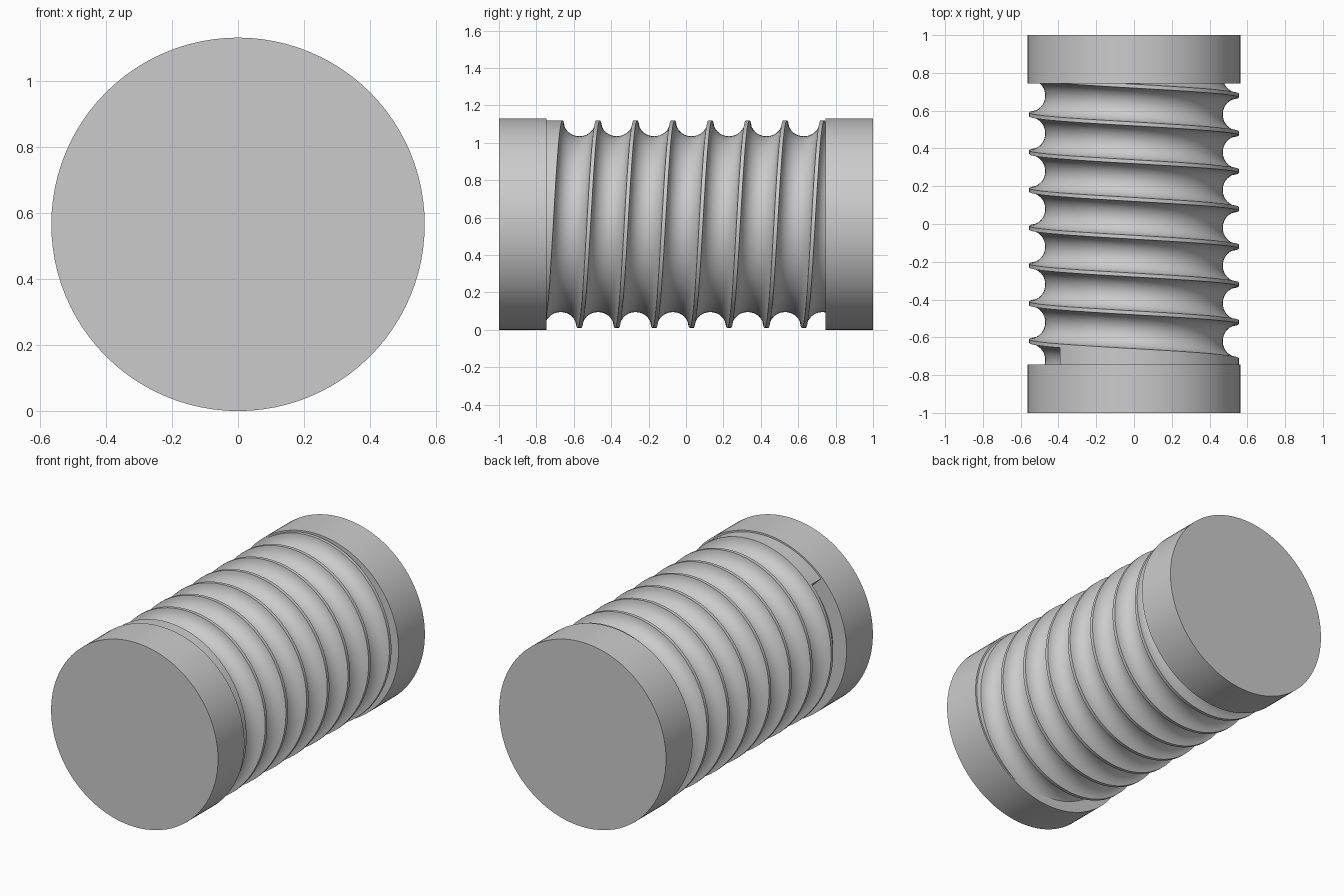
import bpy
import bmesh
from math import pi, cos, sin, sqrt, radians

cube = bpy.data.objects.get("Cube")
if cube:
    bpy.data.objects.remove(cube)

CAP_R, CAP_Y = 0.565, 0.745       # end collar radius and inner face
CORE_R = 0.555                    # thread crest radius
GROOVE_R, GROOVE_AXIS = 0.09, 0.56
PITCH, TURNS, STEPS, ARC = 0.2, 8, 72, 16
START = radians(135)

grey = bpy.data.materials.new("light grey")
grey.use_nodes = True
grey.diffuse_color = (0.6, 0.6, 0.6, 1)
grey.node_tree.nodes["Principled BSDF"].inputs["Base Color"].default_value = (0.6, 0.6, 0.6, 1)


def finish(obj):
    obj.data.materials.append(grey)
    bpy.ops.object.select_all(action="DESELECT")
    obj.select_set(True)
    bpy.context.view_layer.objects.active = obj
    bpy.ops.object.shade_smooth_by_angle(angle=radians(30))


# Solid end collars
for name, side in (("front_collar", -1), ("back_collar", 1)):
    bpy.ops.mesh.primitive_cylinder_add(
        vertices=96, radius=CAP_R, depth=1 - CAP_Y,
        location=(0, side * (1 + CAP_Y) / 2, CAP_R), rotation=(pi / 2, 0, 0))
    collar = bpy.context.object
    collar.name = name
    finish(collar)

# Groove section: (offset along the axis, radius), with half a crest each side
half = sqrt(GROOVE_R ** 2 - (GROOVE_AXIS - CORE_R) ** 2)
tip = math_angle = pi / 2 - (GROOVE_AXIS - CORE_R) / GROOVE_R
arc = []
for i in range(ARC + 1):
    a = tip * (2 * i / ARC - 1)
    arc.append((GROOVE_R * sin(a), GROOVE_AXIS - GROOVE_R * cos(a)))
arc[0], arc[-1] = (-half, CORE_R), (half, CORE_R)
section = [(-PITCH / 2, CORE_R)] + arc + [(PITCH / 2, CORE_R)]

# Threaded core: the section swept along a helix
bm = bmesh.new()


def vert(t, y, r):
    return bm.verts.new((r * cos(t), y, CAP_R + r * sin(t)))


def skin(rings):
    for p, q in zip(rings, rings[1:]):
        for j in range(len(p) - 1):
            bm.faces.new((p[j], p[j + 1], q[j + 1], q[j]))


rings, blank = [], []
for k in range(TURNS * STEPS + 1):
    t = START + 2 * pi * k / STEPS
    centre = -CAP_Y + PITCH * k / STEPS
    rings.append([vert(t, centre + d, r) for d, r in section])
    # Uncut cylinder before the first turn of the groove
    if k <= STEPS:
        blank.append([vert(t, -CAP_Y - PITCH / 2 - 0.01, CORE_R),
                      vert(t, centre - PITCH / 2, CORE_R)])
skin(rings)
skin(blank)

# Flat wall where the groove starts
bm.faces.new(list(reversed(rings[0][1:-1])))
bmesh.ops.remove_doubles(bm, verts=bm.verts[:], dist=0.00005)

# Trim both ends just inside the collars
for side in (-1, 1):
    bmesh.ops.bisect_plane(
        bm, geom=bm.verts[:] + bm.edges[:] + bm.faces[:],
        plane_co=(0, side * (CAP_Y + 0.004), 0), plane_no=(0, side, 0),
        clear_outer=True)

mesh = bpy.data.meshes.new("threaded_core")
bm.to_mesh(mesh)
bm.free()
core = bpy.data.objects.new("threaded_core", mesh)
bpy.context.collection.objects.link(core)
finish(core)
